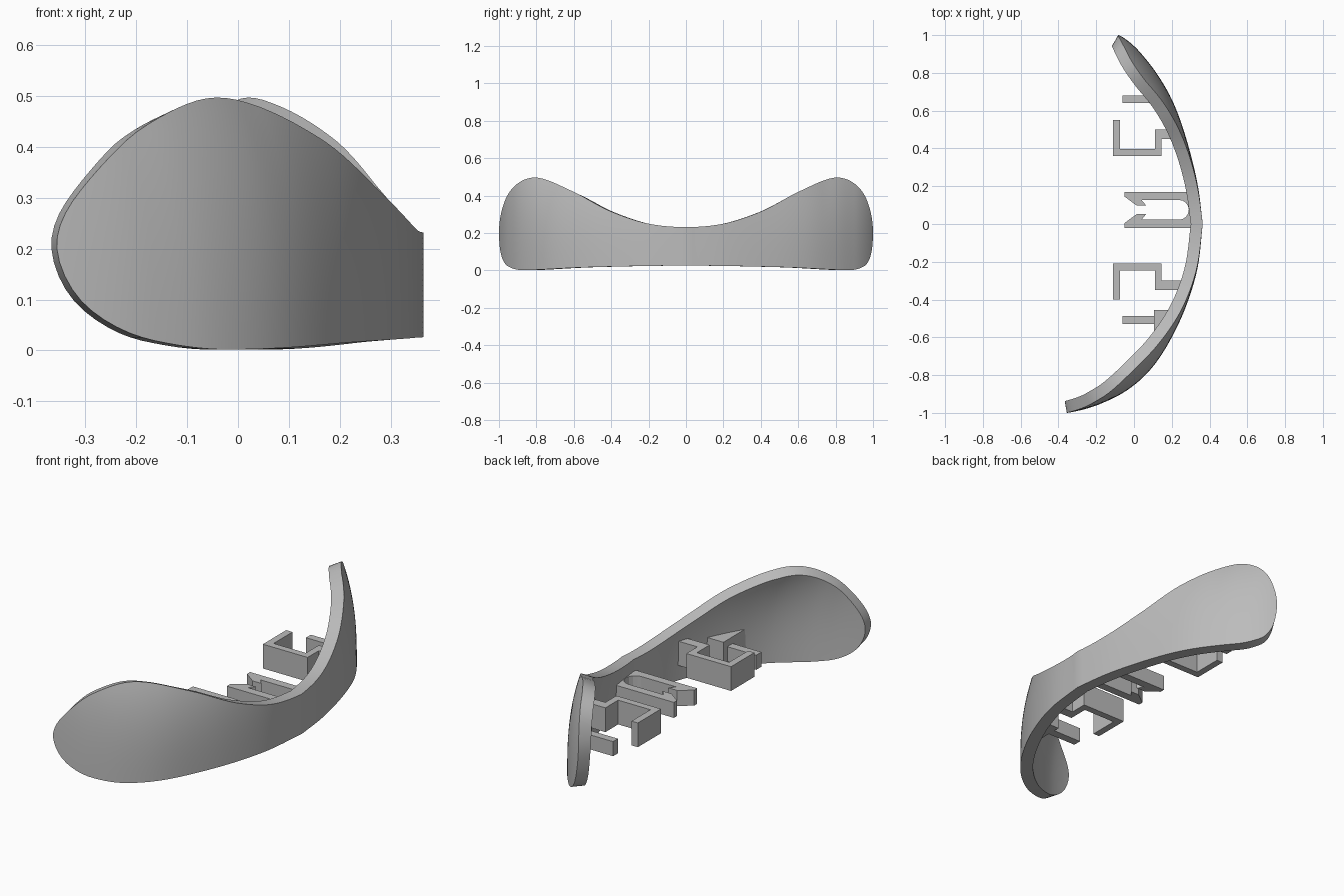
import bpy
import bmesh
import math

cube = bpy.data.objects.get("Cube")
if cube:
    bpy.data.objects.remove(cube, do_unlink=True)

grey = bpy.data.materials.new("plain grey")
grey.use_nodes = True
grey.diffuse_color = (0.5, 0.5, 0.5, 1)
grey.node_tree.nodes["Principled BSDF"].inputs["Base Color"].default_value = (0.5, 0.5, 0.5, 1)


def curve_through(points, flat_start=False, flat_end=False):
    """Smooth function of the sweep angle through (span, value) points."""
    t = [math.asin(p[0]) for p in points]
    v = [p[1] for p in points]
    last = len(t) - 1
    step = [t[i + 1] - t[i] for i in range(last)]
    chord = [(v[i + 1] - v[i]) / step[i] for i in range(last)]
    slope = [0 if flat_start else chord[0]]
    for i in range(1, last):
        a, b = chord[i - 1], chord[i]
        blend = (step[i] * a + step[i - 1] * b) / (step[i] + step[i - 1])
        slope.append(blend if a * b > 0 else 0)
    slope.append(0 if flat_end else chord[-1])

    def value(angle):
        i = 0
        while i < last - 1 and angle > t[i + 1]:
            i += 1
        h = step[i]
        s = (angle - t[i]) / h
        r = 1 - s
        return (v[i] * (1 + 2 * s) * r * r + slope[i] * h * s * r * r
                + v[i + 1] * s * s * (3 - 2 * s) - slope[i + 1] * h * s * s * r)
    return value


def finish(name, bm):
    bmesh.ops.recalc_face_normals(bm, faces=bm.faces)
    mesh = bpy.data.meshes.new(name)
    bm.to_mesh(mesh)
    bm.free()
    mesh.materials.append(grey)
    obj = bpy.data.objects.new(name, mesh)
    bpy.context.collection.objects.link(obj)
    return obj


# Outline heights and plan curves of the shell, from the middle to each tip
top = curve_through([(0, .232), (.2, .25), (.4, .315), (.6, .42), (.81, .497),
                     (.9, .465), (.95, .41), (.99, .3), (1, .2)], flat_start=True)
bottom = curve_through([(0, .026), (.5, .018), (.87, .002), (.93, .012),
                        (.97, .04), (.99, .09), (1, .2)], flat_start=True)
front_plan = curve_through([(0, .364), (.24, .335), (.45, .27), (.6, .2), (.8, .06),
                            (.9, -.068), (.95, -.172), (1, -.35)], flat_end=True)
rear_plan = curve_through([(0, .364), (.185, .341), (.42, .286), (.66, .2), (.8, .118),
                           (.9, .04), (1, -.077)], flat_end=True)

# Curved shell: a bowed sheet given thickness towards the inside
COLUMNS, ROWS = 96, 20
bm = bmesh.new()
grid = []
for i in range(COLUMNS + 1):
    angle = math.pi / 2 * (2 * i / COLUMNS - 1)
    y, a = math.sin(angle), abs(angle)
    plan = front_plan(a) if angle < 0 else rear_plan(a)
    column = []
    for j in range(ROWS + 1):
        z = bottom(a) + (top(a) - bottom(a)) * j / ROWS
        lean = 0.73 * z ** 3 * min(1, abs(y) / 0.75)
        column.append(bm.verts.new((plan - lean, y, z)))
    grid.append(column)
for i in range(COLUMNS):
    for j in range(ROWS):
        bm.faces.new((grid[i][j], grid[i + 1][j], grid[i + 1][j + 1], grid[i][j + 1]))
bmesh.ops.remove_doubles(bm, verts=bm.verts, dist=1e-5)
shell = finish("curved_shell", bm)
middle = min(shell.data.polygons, key=lambda p: abs(p.center.y))
outward = 1 if middle.normal.x > 0 else -1
solid = shell.modifiers.new("thickness", "SOLIDIFY")
solid.thickness = 0.063
solid.offset = -outward
bpy.context.view_layer.objects.active = shell
shell.select_set(True)
bpy.ops.object.modifier_apply(modifier=solid.name)
bpy.ops.object.shade_smooth_by_angle(angle=math.radians(35))
shell.select_set(False)


def extrude(name, outline, low, high):
    """Upright prism from a plan outline."""
    bm = bmesh.new()
    face = bm.faces.new([bm.verts.new((x, y, low)) for x, y in outline])
    result = bmesh.ops.extrude_face_region(bm, geom=[face])
    moved = [g for g in result["geom"] if isinstance(g, bmesh.types.BMVert)]
    bmesh.ops.translate(bm, verts=moved, vec=(0, 0, high - low))
    return finish(name, bm)


def hook(name, near, free_end, elbow, arm_end):
    """Stepped hook: free lip, cross bar, elbow and arm into the shell."""
    inner = near + math.copysign(.036, free_end - near)
    extrude(name, [(-.11, near), (.145, near), (.145, elbow[0]), (arm_end, elbow[0]),
                   (arm_end, elbow[1]), (.11, elbow[1]), (.11, inner),
                   (-.074, inner), (-.074, free_end), (-.11, free_end)], .10, .225)


hook("rear_hook", .36, .55, (.45, .5), .24)
hook("front_hook", -.21, -.4, (-.3, -.35), .28)

# Central snap clip: two barbed prongs joined by a rounded slot
MID = .075
half = [(.32, .095), (-.05, .095), (-.05, .07), (.015, .022), (.065, .022), (.04, .052)]
slot = [(.24 + .05 * math.sin(k * math.pi / 8), .052 * math.cos(k * math.pi / 8))
        for k in range(9)]
clip = [(x, MID + d) for x, d in half]
clip += [(x, MID + d) for x, d in slot]
clip += [(x, MID - d) for x, d in reversed(half)]
extrude("snap_clip", clip, .09, .17)

# Straight locating pegs on wedge-shaped feet that merge into the shell
extrude("rear_peg", [(-.06, .64), (.16, .64), (.16, .68), (-.06, .68)], .09, .165)
extrude("rear_peg_foot", [(.11, .61), (.2, .61), (.13, .73), (.11, .73)], .09, .2)
extrude("front_peg", [(-.06, -.53), (.14, -.53), (.14, -.487), (-.06, -.487)], .09, .165)
extrude("front_peg_foot", [(.105, -.455), (.25, -.455), (.125, -.67), (.105, -.67)], .09, .2)
